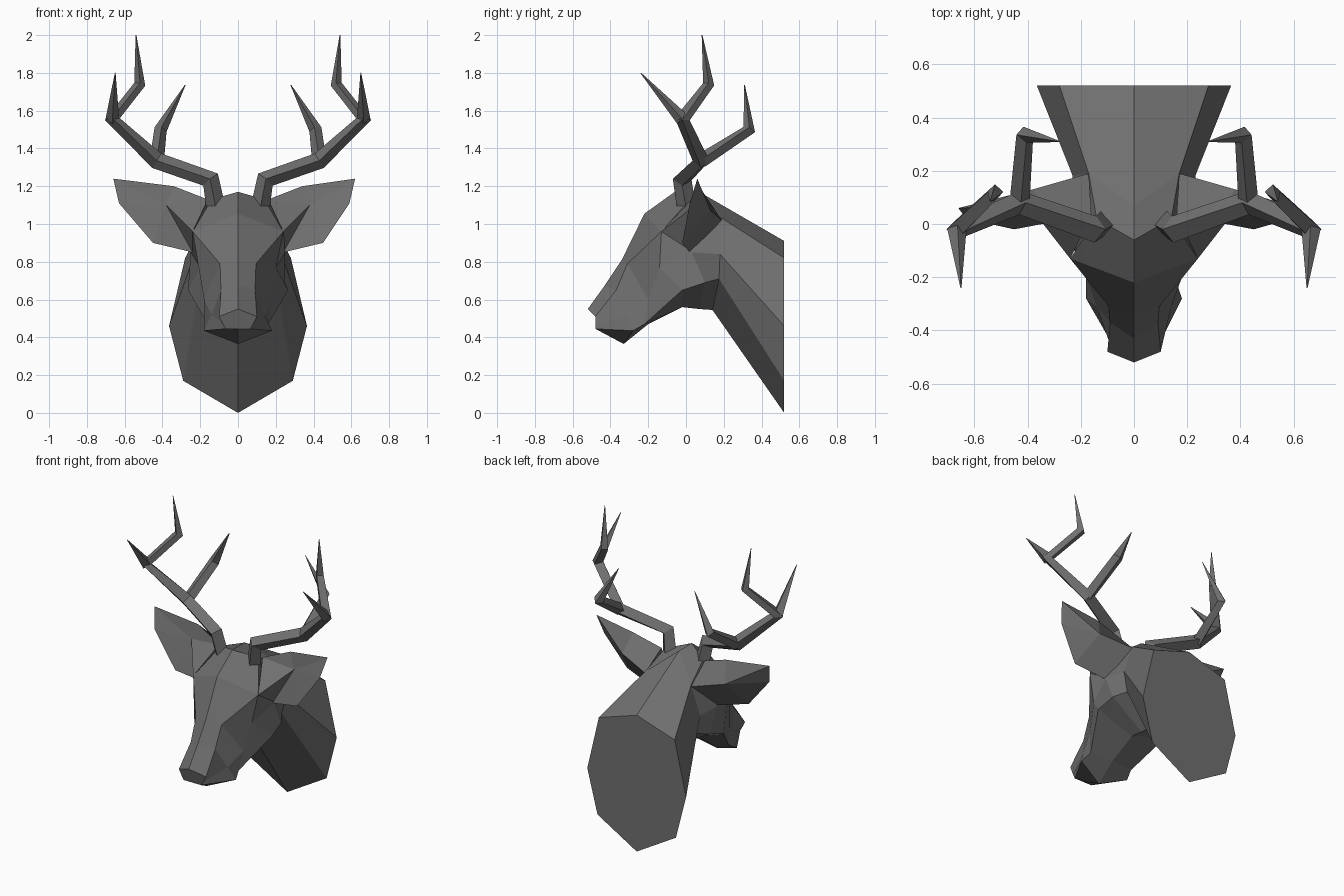
import bpy, bmesh
from mathutils import Vector

if "Cube" in bpy.data.objects:
    bpy.data.objects.remove(bpy.data.objects["Cube"])

grey = bpy.data.materials.new("dark grey")
grey.use_nodes = True
colour = (0.16, 0.16, 0.16, 1)
grey.diffuse_color = colour
grey.node_tree.nodes["Principled BSDF"].inputs["Base Color"].default_value = colour


def finish(name, bm):
    bmesh.ops.recalc_face_normals(bm, faces=bm.faces)
    mesh = bpy.data.meshes.new(name)
    bm.to_mesh(mesh)
    bm.free()
    mesh.materials.append(grey)
    obj = bpy.data.objects.new(name, mesh)
    bpy.context.collection.objects.link(obj)
    return obj


def flip(p, side):
    return Vector((p[0] * side, p[1], p[2]))


# Head and neck: half sections from top centre line to throat, nose to neck
sections = [
    [(0, -.52, .55), (.10, -.48, .51), (.08, -.48, .47), (.065, -.48, .445), (0, -.48, .445)],
    [(0, -.43, .675), (.09, -.37, .65), (.14, -.31, .52), (.18, -.28, .435), (0, -.33, .365)],
    [(0, -.34, .81), (.095, -.31, .79), (.18, -.20, .60), (.16, -.22, .47), (0, -.20, .47)],
    [(0, -.22, 1.055), (.24, -.13, .96), (.20, -.14, .77), (.265, -.02, .65), (0, -.02, .56)],
    [(0, -.06, 1.17), (.14, .02, 1.13), (.25, .03, .85), (.25, .10, .69), (0, .07, .55)],
    [(0, .07, 1.17), (.17, .19, 1.03), (.23, .18, .84), (.20, .175, .71), (0, .14, .545)],
    [(0, .52, .91), (.28, .52, .82), (.365, .52, .46), (.29, .52, .17), (0, .52, 0)],
]
bm = bmesh.new()
loops = []
for half in sections:
    ring = half + [flip(p, -1) for p in half[-2:0:-1]]
    loops.append([bm.verts.new(p) for p in ring])
for a, b in zip(loops, loops[1:]):
    for i in range(len(a)):
        j = (i + 1) % len(a)
        bm.faces.new((a[i], a[j], b[j], b[i]))
bm.faces.new(loops[0])
bm.faces.new(loops[-1])
finish("head_and_neck", bm)


# Ears: a rim around a sunken inner point, with a ridged back
def ear(name, side, tip_x):
    rim = [(.16, .03, 1.13), (.34, .07, 1.20), (tip_x, .06, 1.24),
           (tip_x - .03, .02, 1.11), (.45, -.02, .90), (.24, .02, .85), (.24, -.13, .96)]
    bm = bmesh.new()
    edge = [bm.verts.new(flip(p, side)) for p in rim]
    inner = bm.verts.new(flip((.38, .05, 1.10), side))
    ridge = bm.verts.new(flip((.38, .13, 1.07), side))
    root = bm.verts.new(flip((.17, .19, 1.02), side))
    for i in range(len(edge)):
        j = (i + 1) % len(edge)
        bm.faces.new((edge[i], edge[j], inner))
        if 1 <= i <= 3:
            bm.faces.new((edge[j], edge[i], ridge))
        elif i >= 5:
            bm.faces.new((edge[j], edge[i], root))
    bm.faces.new((edge[1], edge[0], root, ridge))
    bm.faces.new((edge[5], edge[4], ridge, root))
    finish(name, bm)


ear("left_ear", 1, .62)
ear("right_ear", -1, .66)


# Antlers: four-sided branches that taper to points
def branch(bm, path, radii, side):
    pts = [flip(p, side) for p in path]
    rings = []
    for i, p in enumerate(pts):
        before = (p - pts[i - 1]).normalized() if i else Vector()
        after = (pts[i + 1] - p).normalized() if i + 1 < len(pts) else Vector()
        tangent = (before + after).normalized()
        u = tangent.cross(Vector((0, 1, 0))).normalized()
        v = tangent.cross(u)
        if rings and u.dot(last) < 0:
            u, v = -u, -v
        last = u
        rings.append([bm.verts.new(p + d * radii[i]) for d in (u, v, -u, -v)])
    for a, b in zip(rings, rings[1:]):
        for i in range(4):
            j = (i + 1) % 4
            bm.faces.new((a[i], a[j], b[j], b[i]))
    bm.faces.new(rings[0])
    bm.faces.new(rings[-1])


fork, crown = (.43, .08, 1.335), (.665, -.02, 1.555)
branches = [
    ([(.12, .0, 1.10), (.145, -.02, 1.235), fork, crown, (.52, .12, 1.74), (.54, .085, 2.0)],
     [.05, .05, .045, .04, .03, .002]),
    ([crown, (.65, -.24, 1.80)], [.036, .002]),
    ([fork, (.41, .335, 1.50), (.28, .31, 1.735)], [.038, .034, .002]),
]
for name, side in (("left_antler", 1), ("right_antler", -1)):
    bm = bmesh.new()
    for path, radii in branches:
        branch(bm, path, radii, side)
    finish(name, bm)
